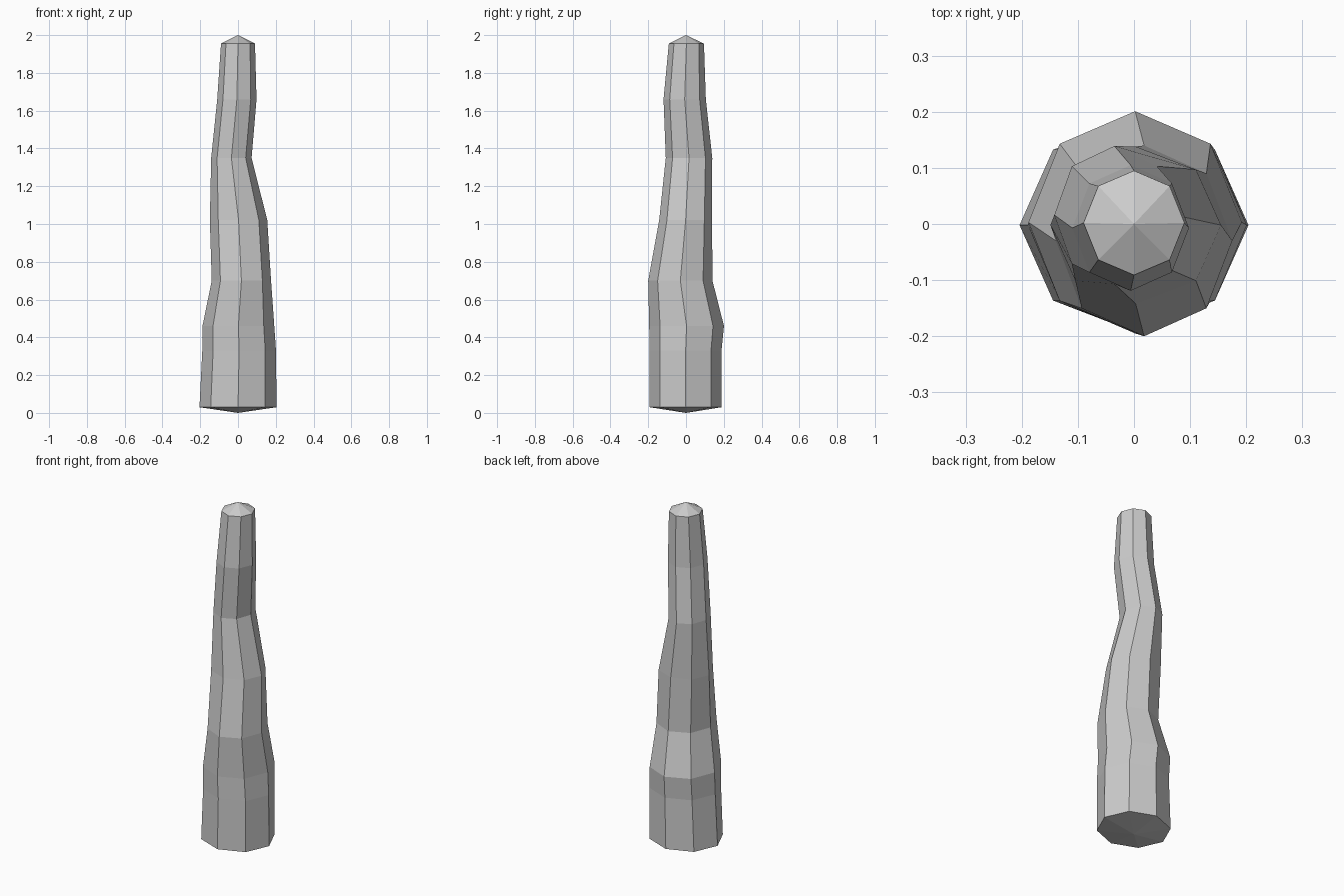
import bpy, bmesh
from math import sin, cos, pi

if "Cube" in bpy.data.objects:
    bpy.data.objects.remove(bpy.data.objects["Cube"])

SIDES = 8

# Cross-sections up the wobbly trunk: z, centre x, centre y, radius x, radius y
rings = [
    (0.03, 0.000, -0.002, 0.204, 0.190),
    (0.33, 0.006, -0.002, 0.195, 0.190),
    (0.46, 0.002, 0.003, 0.190, 0.198),
    (0.70, 0.018, -0.030, 0.157, 0.170),
    (1.02, 0.003, -0.002, 0.152, 0.140),
    (1.35, -0.035, 0.016, 0.107, 0.123),
    (1.66, -0.006, -0.007, 0.104, 0.112),
    (1.955, 0.000, 0.002, 0.090, 0.093),
]

bm = bmesh.new()
loops = []
for z, cx, cy, rx, ry in rings:
    loops.append([bm.verts.new((cx + rx * cos(2 * pi * i / SIDES),
                                cy + ry * sin(2 * pi * i / SIDES), z))
                  for i in range(SIDES)])

# Side walls
for lo, hi in zip(loops, loops[1:]):
    for i in range(SIDES):
        j = (i + 1) % SIDES
        bm.faces.new((lo[i], lo[j], hi[j], hi[i]))

# Shallow pointed caps at the bottom and top
for loop, z in ((loops[0], 0.0), (loops[-1], 2.0)):
    tip = bm.verts.new((0, 0, z))
    for i in range(SIDES):
        bm.faces.new((loop[i], loop[(i + 1) % SIDES], tip))

bmesh.ops.recalc_face_normals(bm, faces=bm.faces)
mesh = bpy.data.meshes.new("wooden_post")
bm.to_mesh(mesh)
bm.free()
bpy.context.collection.objects.link(bpy.data.objects.new("wooden_post", mesh))
